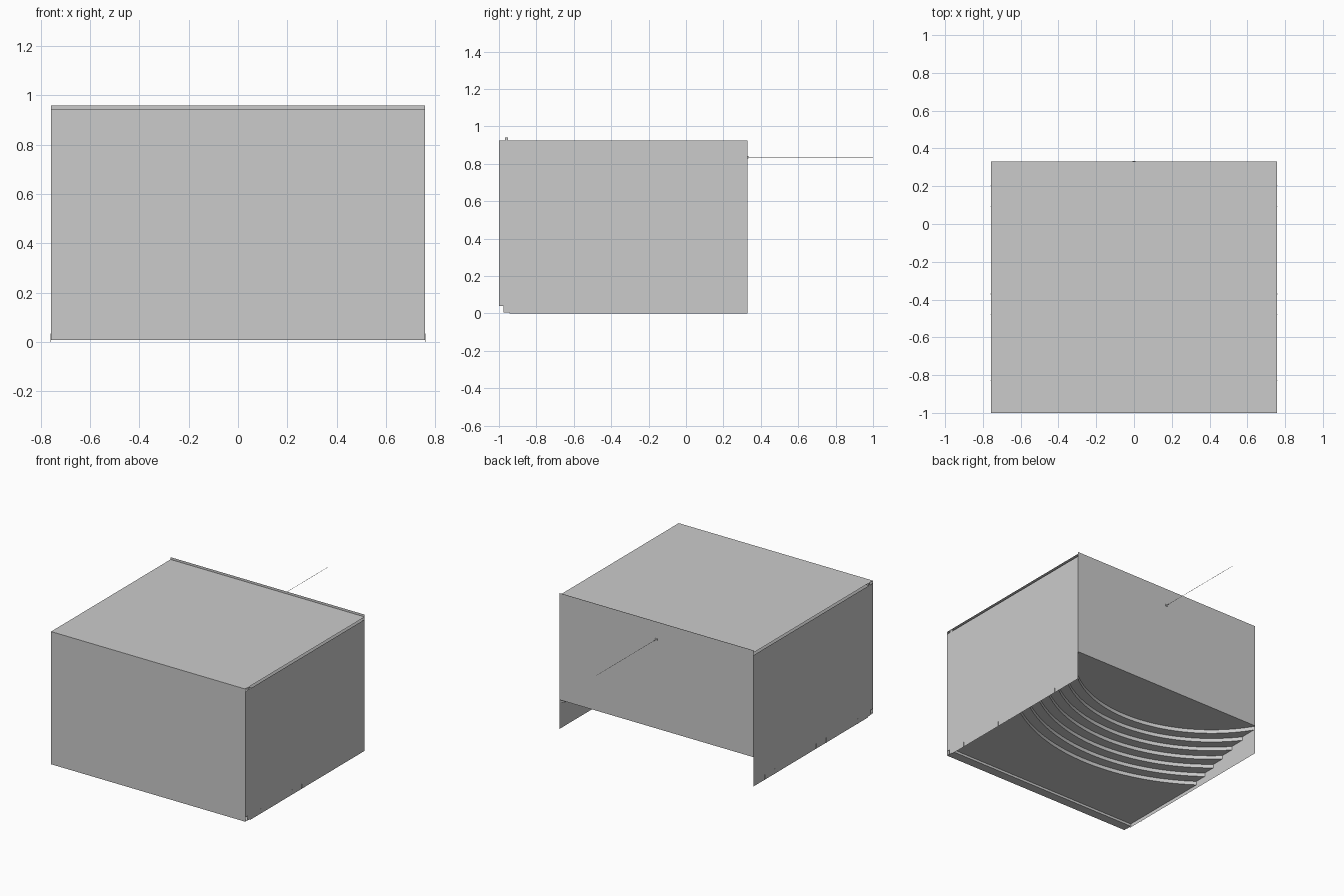
import bpy, math

if "Cube" in bpy.data.objects:
    bpy.data.objects.remove(bpy.data.objects["Cube"])

W, FRONT, BACK = 0.757, -1.0, 0.33      # half width, front and back of the hall
ROOF, SIDE_TOP, FLOOR, PIT = 0.943, 0.925, 0.025, 0.008
TIERS, RISE = 7, 0.026
TOP_TIER = FLOOR + TIERS * RISE


def material(name, v):
    m = bpy.data.materials.new(name)
    m.diffuse_color = (v, v, v, 1)
    m.use_nodes = True
    m.node_tree.nodes["Principled BSDF"].inputs["Base Color"].default_value = m.diffuse_color
    return m


grey = material("plain grey", 0.6)


def mesh_object(name, verts, faces, mat=grey):
    me = bpy.data.meshes.new(name)
    me.from_pydata(verts, [], faces)
    me.materials.append(mat)
    ob = bpy.data.objects.new(name, me)
    bpy.context.collection.objects.link(ob)
    return ob


def sheet(name, verts):
    return mesh_object(name, verts, [range(len(verts))])


def wall_y(name, y, z0, z1):
    return sheet(name, [(-W, y, z0), (W, y, z0), (W, y, z1), (-W, y, z1)])


def box(name, lo, hi):
    v = [(x, y, z) for x in (lo[0], hi[0]) for y in (lo[1], hi[1]) for z in (lo[2], hi[2])]
    f = [(0, 1, 3, 2), (4, 6, 7, 5), (0, 4, 5, 1), (2, 3, 7, 6), (0, 2, 6, 4), (1, 5, 7, 3)]
    return mesh_object(name, v, f)


# Shell of the hall
wall_y("front_wall", FRONT, FLOOR, ROOF)
wall_y("front_lip", FRONT, PIT, FLOOR)
wall_y("back_wall", BACK, TOP_TIER, 0.959).data.flip_normals()
sheet("roof", [(-W, FRONT, ROOF), (W, FRONT, ROOF), (W, BACK, ROOF), (-W, BACK, ROOF)])
profile = [(FRONT, 0.04), (-0.975, 0.04), (-0.975, 0.006), (-0.945, 0.006), (-0.945, 0),
           (BACK, 0), (BACK, SIDE_TOP), (FRONT, SIDE_TOP)]
for s, side in ((1, "right"), (-1, "left")):
    sheet(side + "_wall", [(s * W, y, z) for y, z in profile[::s]])
    # Small joint strips at the foot of the wall
    for i, y in enumerate((-0.83, -0.48, -0.37, 0.094, 0.205)):
        xs = sorted((s * W, s * (W + 0.002)))
        box(f"{side}_joint_{i}", (xs[0], y - 0.002, 0), (xs[1], y + 0.002, 0.035))

# Bar under the front of the roof
box("roof_bar", (-W, -0.968, SIDE_TOP), (W, -0.952, 0.941))

# Floor with curved tiers rising toward the back
CENTRE, R0, DR, N = 0.79, 1.3, 0.068, 40
verts, faces = [], []
for i in range(N + 1):
    x = -W + 2 * W * i / N
    row = [(FRONT, PIT), (-0.935, PIT), (-0.935, FLOOR)]
    for k in range(TIERS):
        y = CENTRE - math.sqrt((R0 - DR * k) ** 2 - x * x)
        row += [(y, FLOOR + RISE * k), (y, FLOOR + RISE * (k + 1))]
    row.append((BACK, TOP_TIER))
    verts += [(x, y, z) for y, z in row]
    n = len(row)
    if i:
        a, b = (i - 1) * n, i * n
        faces += [(a + j, b + j, b + j + 1, a + j + 1) for j in range(n - 1)]
floor = mesh_object("tiered_floor", verts, faces)
bpy.context.view_layer.objects.active = floor
floor.select_set(True)
bpy.ops.object.shade_smooth_by_angle()

# Small fitting on the back wall with a thin wire running out from it
box("wire_fitting", (-0.008, BACK - 0.02, 0.829), (0.008, BACK + 0.004, 0.841))
box("wire", (-0.0007, BACK, 0.8343), (0.0007, 1.0, 0.8357))
